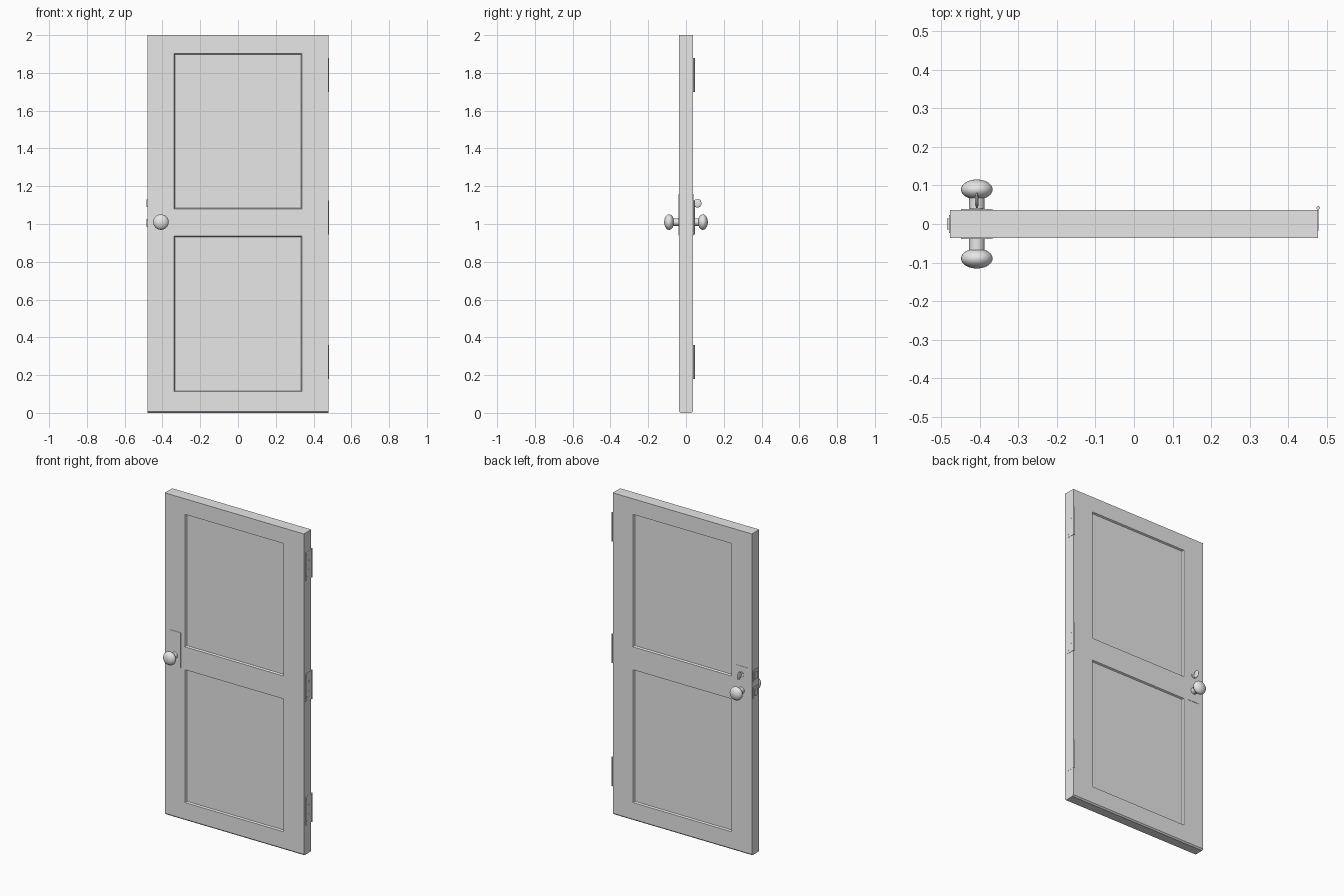
import bpy, bmesh, math
from mathutils import Vector, Matrix

if "Cube" in bpy.data.objects:
    bpy.data.objects.remove(bpy.data.objects["Cube"], do_unlink=True)

# One plain grey for everything
grey = bpy.data.materials.new("plain grey")
grey.use_nodes = True
grey.diffuse_color = (0.8, 0.8, 0.8, 1)
grey.node_tree.nodes["Principled BSDF"].inputs["Base Color"].default_value = (0.8, 0.8, 0.8, 1)

HALF_W, HALF_T, HEIGHT = 0.478, 0.0365, 2.0
KNOB_X, KNOB_Z, TURN_Z = -0.408, 1.01, 1.11


def finish(bm, name, smooth=False):
    bmesh.ops.recalc_face_normals(bm, faces=bm.faces[:])
    mesh = bpy.data.meshes.new(name)
    bm.to_mesh(mesh)
    bm.free()
    mesh.materials.append(grey)
    obj = bpy.data.objects.new(name, mesh)
    bpy.context.collection.objects.link(obj)
    if smooth:
        bpy.ops.object.select_all(action='DESELECT')
        obj.select_set(True)
        bpy.context.view_layer.objects.active = obj
        bpy.ops.object.shade_smooth_by_angle(angle=math.radians(40))
    return obj


def add_box(bm, lo, hi):
    lo, hi = Vector(lo), Vector(hi)
    m = Matrix.Translation((lo + hi) / 2) @ Matrix.Diagonal((*(hi - lo), 1))
    return bmesh.ops.create_cube(bm, size=1, matrix=m)["verts"]


def box(name, lo, hi):
    bm = bmesh.new()
    add_box(bm, lo, hi)
    return finish(bm, name)


def add_rod(bm, centre, axis, radius, length, sides=24):
    turn = Vector((0, 0, 1)).rotation_difference(Vector(axis)).to_matrix().to_4x4()
    bmesh.ops.create_cone(bm, cap_ends=True, segments=sides, radius1=radius, radius2=radius,
                          depth=length, matrix=Matrix.Translation(centre) @ turn)


def lathe(name, profile, x, z, side):
    """Spin a (radius, distance) profile about the y axis, pointing to the given side."""
    bm = bmesh.new()
    verts = [bm.verts.new((x + r, side * y, z)) for r, y in profile]
    edges = [bm.edges.new(pair) for pair in zip(verts, verts[1:])]
    bmesh.ops.spin(bm, geom=verts + edges, cent=(x, 0, z), axis=(0, 1, 0),
                   angle=math.tau, steps=32)
    bmesh.ops.remove_doubles(bm, verts=bm.verts[:], dist=0.00005)
    return finish(bm, name, True)


# Door slab with chamfered bottom edges and two recessed panels on each face
panels = ((0.112, 0.937), (1.08, 1.903))
PANEL_X = 0.338
bm = bmesh.new()
add_box(bm, (-HALF_W, -HALF_T, 0), (HALF_W, HALF_T, HEIGHT))
low = [e for e in bm.edges if all(v.co.z < 0.001 for v in e.verts)
       and abs(e.verts[0].co.x - e.verts[1].co.x) > 0.1]
bmesh.ops.bevel(bm, geom=low, offset=0.008, segments=1, affect='EDGES')
cuts = [((x, 0, 0), (1, 0, 0)) for x in (-PANEL_X, PANEL_X)]
cuts += [((0, 0, z), (0, 0, 1)) for pair in panels for z in pair]
for point, normal in cuts:
    bmesh.ops.bisect_plane(bm, geom=bm.verts[:] + bm.edges[:] + bm.faces[:],
                           plane_co=point, plane_no=normal)
bm.normal_update()


def is_panel(face):
    c = face.calc_center_median()
    return (abs(face.normal.y) > 0.9 and abs(c.x) < PANEL_X
            and any(a < c.z < b for a, b in panels))


bmesh.ops.inset_individual(bm, faces=[f for f in bm.faces if is_panel(f)],
                           thickness=0.007, depth=-0.01)
finish(bm, "door_slab")

# Knobs and backing plates on both faces
for label, side in (("front", -1), ("back", 1)):
    ball = [(0.041 * math.sin(a), 0.0895 - 0.026 * math.cos(a))
            for a in (math.radians(30 + 10 * i) for i in range(16))]
    ball[-1] = (0, 0.1155)
    lathe(label + "_knob", [(0.02, HALF_T), (0.02, ball[0][1])] + ball, KNOB_X, KNOB_Z, side)
    ys = sorted((side * (HALF_T - 0.002), side * (HALF_T + 0.002)))
    box(label + "_knob_plate", (KNOB_X - 0.041, ys[0], 0.94), (KNOB_X + 0.041, ys[1], 1.16))

# Thumb turn on the back
bm = bmesh.new()
bmesh.ops.create_uvsphere(bm, u_segments=24, v_segments=14, radius=1,
                          matrix=Matrix.Translation((KNOB_X, 0.061, TURN_Z))
                          @ Matrix.Diagonal((0.005, 0.021, 0.023, 1)))
finish(bm, "thumb_turn", True)
lathe("thumb_turn_collar", [(0.016, HALF_T), (0.016, 0.041), (0, 0.042)], KNOB_X, TURN_Z, 1)

# Latch plates and bolts on the lock edge
for label, z in (("latch", KNOB_Z - 0.005), ("deadbolt", TURN_Z)):
    box(label + "_plate", (-HALF_W - 0.002, -0.024, z - 0.036), (-HALF_W + 0.003, 0.024, z + 0.036))
    box(label + "_bolt", (-HALF_W - 0.007, -0.014, z - 0.021), (-HALF_W + 0.003, 0.014, z + 0.021))

# Three hinges on the opposite edge: leaf, screws and barrel
for label, z in (("lower", 0.27), ("middle", 1.035), ("upper", 1.79)):
    box(label + "_hinge_leaf", (HALF_W - 0.002, -0.018, z - 0.088), (HALF_W + 0.001, 0.042, z + 0.088))
    bm = bmesh.new()
    for y, dz in ((-0.004, -0.065), (0.016, -0.03), (0.016, 0.03), (-0.004, 0.065)):
        add_rod(bm, (HALF_W + 0.001, y, z + dz), (1, 0, 0), 0.006, 0.001, 12)
    finish(bm, label + "_hinge_screws")
    bm = bmesh.new()
    add_rod(bm, (HALF_W, 0.042, z), (0, 0, 1), 0.0045, 0.18, 16)
    finish(bm, label + "_hinge_barrel", True)
